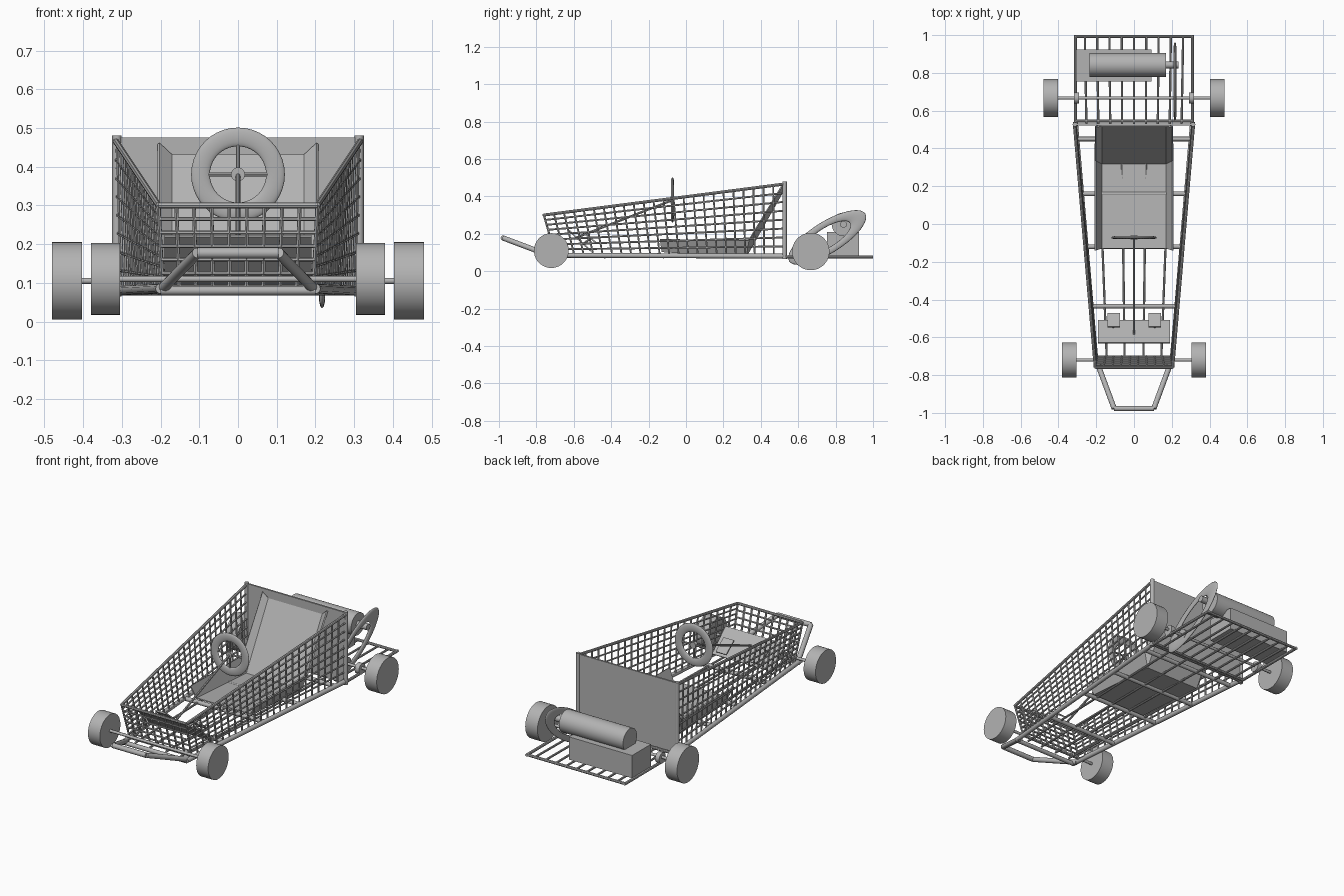
import bpy, bmesh, math
from mathutils import Vector, Matrix

if "Cube" in bpy.data.objects:
    bpy.data.objects.remove(bpy.data.objects["Cube"], do_unlink=True)

grey = bpy.data.materials.new("plain_grey")
grey.use_nodes = True
grey.diffuse_color = (0.45, 0.45, 0.45, 1)
grey.node_tree.nodes["Principled BSDF"].inputs["Base Color"].default_value = grey.diffuse_color


def finish(name, bm, smooth=True):
    mesh = bpy.data.meshes.new(name)
    bmesh.ops.recalc_face_normals(bm, faces=bm.faces)
    bm.to_mesh(mesh)
    bm.free()
    obj = bpy.data.objects.new(name, mesh)
    bpy.context.collection.objects.link(obj)
    mesh.materials.append(grey)
    if smooth:
        bpy.ops.object.select_all(action="DESELECT")
        obj.select_set(True)
        bpy.context.view_layer.objects.active = obj
        bpy.ops.object.shade_smooth_by_angle(angle=math.radians(40))
    return obj


def rods(name, segments, radius, sides=8):
    """Straight round bars between pairs of points, joined in one object."""
    bm = bmesh.new()
    for a, b in segments:
        a, b = Vector(a), Vector(b)
        d = b - a
        turn = d.to_track_quat("Z", "Y").to_matrix().to_4x4()
        bmesh.ops.create_cone(bm, cap_ends=True, segments=sides, radius1=radius, radius2=radius,
                              depth=d.length, matrix=Matrix.Translation((a + b) / 2) @ turn)
    return finish(name, bm)


def box(name, centre, size, tilt=0):
    bm = bmesh.new()
    m = Matrix.Translation(centre) @ Matrix.Rotation(tilt, 4, "X") @ Matrix.Diagonal((*size, 1))
    bmesh.ops.create_cube(bm, size=1, matrix=m)
    return finish(name, bm, False)


def ring(name, centre, rotation, scale):
    bpy.ops.mesh.primitive_torus_add(major_segments=40, minor_segments=12, major_radius=0.8,
                                     minor_radius=0.2, location=centre, rotation=rotation)
    obj = bpy.context.object
    obj.name = name
    obj.scale = scale
    obj.data.materials.append(grey)
    bpy.ops.object.shade_smooth_by_angle(angle=math.radians(60))
    return obj


def mirrored(segments):
    return segments + [[(-x, y, z) for x, y, z in s] for s in segments]


def lerp(a, b, t):
    return Vector(a).lerp(Vector(b), t)


def grid(corners, columns, rows):
    """Wire mesh over a quad given as bottom start, bottom end, top end, top start."""
    p, q, r, s = corners
    cols = [(lerp(p, q, i / columns), lerp(s, r, i / columns)) for i in range(columns + 1)]
    lines = [(lerp(p, s, j / rows), lerp(q, r, j / rows)) for j in range(rows + 1)]
    return cols + lines


# Wire basket
FB, RB = (0.195, -0.70, 0.09), (0.305, 0.52, 0.085)
FT, RT = (0.205, -0.76, 0.30), (0.315, 0.52, 0.465)
flip = lambda p: (-p[0], p[1], p[2])
rods("basket_sides", mirrored(grid((FB, RB, RT, FT), 24, 8)), 0.005, 6)
rods("basket_front", grid((flip(FB), FB, FT, flip(FT)), 9, 6), 0.0055, 6)
rods("basket_rim", mirrored([(FT, RT)]) + [(FT, flip(FT))], 0.008)
box("back_panel", (0, 0.527, 0.273), (0.63, 0.01, 0.405))
rods("back_posts", mirrored([((0.313, 0.527, 0.065), (0.313, 0.527, 0.48))]), 0.012, 12)

# Chassis frame
rods("chassis_rails", mirrored([((0.2, -0.75, 0.085), (0.31, 0.54, 0.08))]), 0.013, 12)
bars = [(-0.745, 0.2), (-0.435, 0.225), (-0.12, 0.25), (0.16, 0.275), (0.45, 0.3)]
rods("chassis_crossbars", [((-w, y, 0.08), (w, y, 0.08)) for y, w in bars], 0.012, 12)
rods("floor_wires", mirrored([((x * 0.9, -0.72, 0.085), (x * 1.2, 0.53, 0.075))
                              for x in (0.055, 0.16)]), 0.006)

# Front bumper
A, B = (0.2, -0.72, 0.08), (0.105, -0.977, 0.177)
rods("front_bumper", mirrored([(A, B)]) + [(flip(B), B)], 0.014, 12)

# Rear deck
rods("rear_deck_edges", mirrored([((0.31, 0.53, 0.075), (0.31, 1.0, 0.075))])
     + [((-0.31, y, 0.075), (0.31, y, 0.075)) for y in (0.545, 0.992)], 0.008)
rods("rear_deck_wires", [((x * 0.063, 0.53, 0.075), (x * 0.065, 0.995, 0.075))
                         for x in range(-4, 5)], 0.006)

# Wheels and axles
for end, y, z, inner, outer, radius in (("front", -0.72, 0.11, 0.305, 0.38, 0.093),
                                       ("rear", 0.667, 0.105, 0.403, 0.48, 0.1)):
    rods(end + "_axle", [((-outer, y, z), (outer, y, z))], 0.008, 12)
    for side, s in (("left", 1), ("right", -1)):
        rods(f"{end}_{side}_wheel", [((s * inner, y, z), (s * outer, y, z))], radius, 40)
rods("axle_collars", mirrored([((0.292, 0.667, 0.1), (0.318, 0.667, 0.1))]), 0.03, 20)

# Bucket seat: folded sheet with flared side wings
bm = bmesh.new()
floor = [(-0.13, 0.105), (0.32, 0.075), (0.52, 0.43)]
lip = [(-0.14, 0.17), (0.335, 0.165), (0.515, 0.46)]
rows = [[bm.verts.new(p) for p in ((-0.205, v, w), (-0.172, y, z), (0.172, y, z), (0.205, v, w))]
        for (y, z), (v, w) in zip(floor, lip)]
for a, b in zip(rows, rows[1:]):
    for i in range(3):
        bm.faces.new((a[i], a[i + 1], b[i + 1], b[i]))
seat = finish("bucket_seat", bm, False)
thick = seat.modifiers.new("thickness", "SOLIDIFY")
thick.thickness = 0.008
thick.offset = 0

# Steering
HUB = (0, -0.072, 0.38)
ring("steering_wheel", HUB, (math.pi / 2, 0, 0), (0.121, 0.121, 0.04))
rods("steering_spokes", [((-0.09, -0.072, 0.38), (0.09, -0.072, 0.38)),
                         ((0, -0.072, 0.29), (0, -0.072, 0.47))], 0.005)
rods("steering_hub", [((0, -0.082, 0.38), (0, -0.062, 0.38))], 0.018, 20)
rods("steering_column", [(HUB, (0, -0.585, 0.18))], 0.006)

# Footplate and pedals
box("footplate", (0, -0.57, 0.165), (0.38, 0.165, 0.008), math.radians(-43))
for side, x in (("left", 0.11), ("right", -0.108)):
    box(side + "_pedal", (x, -0.51, 0.175), (0.066, 0.09, 0.008), math.radians(-38))
rods("pedal_arms", mirrored([((0.109, -0.51, 0.175), (0.109, -0.55, 0.145))]), 0.006)

# Engine, drive shaft and belt
box("engine_block", (-0.107, 0.84, 0.145), (0.4, 0.17, 0.13))
rods("engine_cylinder", [((-0.235, 0.842, 0.25), (0.17, 0.842, 0.25))], 0.063, 32)
rods("drive_shaft", [((0.17, 0.842, 0.25), (0.235, 0.842, 0.25))], 0.018, 20)
rods("axle_pulley", [((0.21, 0.667, 0.105), (0.225, 0.667, 0.105))], 0.035, 24)
belt = ring("drive_belt", (0.217, 0.755, 0.18), (0, 0, 0), (1, 1, 1))
belt.matrix_world = (Matrix.Translation((0.217, 0.755, 0.18)) @ Matrix.Rotation(math.radians(32), 4, "X")
                     @ Matrix.Rotation(math.pi / 2, 4, "Y") @ Matrix.Diagonal((0.085, 0.24, 0.04, 1)))
